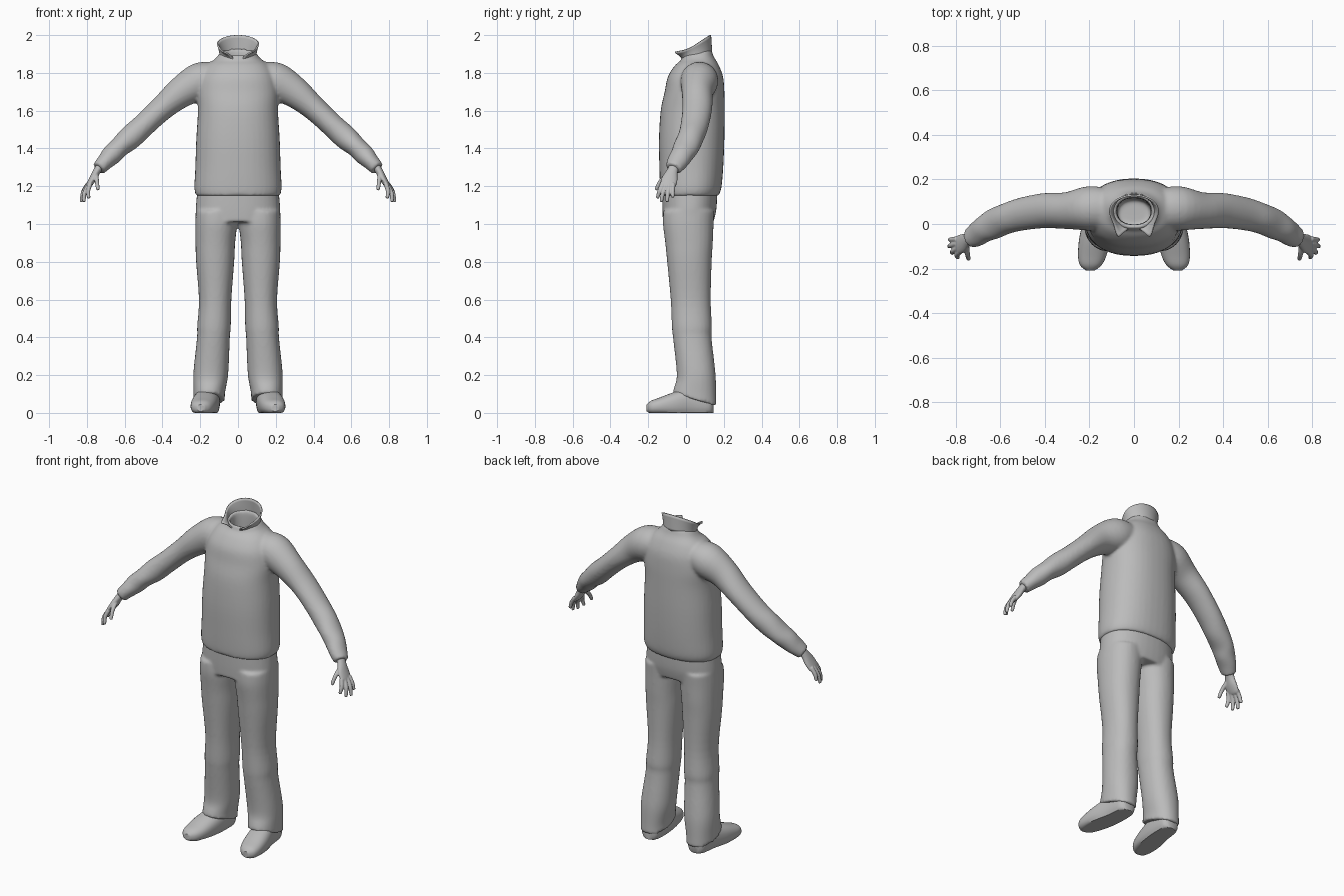
import bpy, bmesh, math
from mathutils import Vector

cube = bpy.data.objects.get("Cube")
if cube:
    bpy.data.objects.remove(cube)

grey = bpy.data.materials.new("plain grey")
grey.use_nodes = True
colour = (0.5, 0.5, 0.5, 1)
grey.diffuse_color = colour
grey.node_tree.nodes["Principled BSDF"].inputs["Base Color"].default_value = colour

X, Y, Z = Vector((1, 0, 0)), Vector((0, 1, 0)), Vector((0, 0, 1))


def refine(stations, steps):
    """Catmull-Rom pass through the stations (x, y, z, half width, half depth, tilt)."""
    pts = [tuple(s) + (0,) * (6 - len(s)) for s in stations]
    ext = [pts[0]] + pts + [pts[-1]]
    out = []
    for p, q, r, s in zip(ext, ext[1:], ext[2:], ext[3:]):
        for k in range(steps):
            t = k / steps
            out.append([b + t / 2 * (c - a + t * (2*a - 5*b + 4*c - d + t * (3*(b - c) + d - a)))
                        for a, b, c, d in zip(p, q, r, s)])
    return out + [list(pts[-1])]


def loft(bm, stations, ref, axis=None, side=1, power=1.0, sides=28, steps=4, floor=-1.0):
    """Add a closed tube of elliptical rings; side=-1 mirrors it in x."""
    rows = refine(stations, steps)
    centres = [Vector(r[:3]) for r in rows]
    rings = []
    for i, (x, y, z, a, b, tilt) in enumerate(rows):
        t = axis or (centres[min(i + 1, len(rows) - 1)] - centres[max(i - 1, 0)]).normalized()
        u = (ref - t * ref.dot(t)).normalized()
        v = t.cross(u)
        ring = []
        for k in range(sides):
            ang = math.tau * k / sides
            c, s = math.cos(ang), math.sin(ang)
            c = math.copysign(abs(c) ** power, c)
            s = math.copysign(abs(s) ** power, s)
            p = centres[i] + u * a * c + v * b * s
            p.z = max(p.z + tilt * (p.y - y), floor)
            ring.append(bm.verts.new((p.x * side, p.y, p.z)))
        rings.append(ring)
    faces = [bm.faces.new((lo[k - 1], lo[k], hi[k], hi[k - 1]))
             for lo, hi in zip(rings, rings[1:]) for k in range(sides)]
    faces += [bm.faces.new(rings[0]), bm.faces.new(rings[-1])]
    bmesh.ops.recalc_face_normals(bm, faces=faces)


def finish(bm, name, voxel=0, smooth=0, angle=50):
    mesh = bpy.data.meshes.new(name)
    bm.to_mesh(mesh)
    bm.free()
    obj = bpy.data.objects.new(name, mesh)
    bpy.context.collection.objects.link(obj)
    mesh.materials.append(grey)
    if voxel:
        mod = obj.modifiers.new("blend", "REMESH")
        mod.mode, mod.voxel_size, mod.use_smooth_shade = "VOXEL", voxel, True
        mod = obj.modifiers.new("soften", "SMOOTH")
        mod.factor, mod.iterations = 0.5, smooth
    bpy.ops.object.select_all(action="DESELECT")
    bpy.context.view_layer.objects.active = obj
    obj.select_set(True)
    if voxel:
        bpy.ops.object.shade_smooth()
    else:
        bpy.ops.object.shade_smooth_by_angle(angle=math.radians(angle))
    return obj


# Sweater: torso with a hollow neck, blended into both sleeves
torso = [(0, .02, 1.15, .222, .152), (0, .025, 1.19, .231, .162), (0, .028, 1.3, .226, .169),
         (0, .03, 1.45, .221, .173), (0, .035, 1.6, .212, .169), (0, .045, 1.7, .215, .158),
         (0, .05, 1.78, .2, .146), (0, .058, 1.84, .165, .116), (0, .06, 1.875, .12, .088, .1),
         (0, .057, 1.9, .1, .08, .2), (0, .057, 1.91, .09, .072, .25),
         (0, .057, 1.89, .078, .06, .2), (0, .057, 1.7, .075, .06), (0, .05, 1.4, .075, .06)]
sleeve = [(.12, .07, 1.78, .09, .08), (.2, .07, 1.755, .1, .1), (.3, .06, 1.698, .083, .083),
          (.4, .06, 1.615, .079, .066), (.5, .045, 1.522, .074, .062), (.57, .025, 1.458, .069, .064),
          (.63, 0, 1.405, .069, .054), (.67, -.022, 1.365, .06, .054), (.705, -.046, 1.328, .056, .044),
          (.738, -.067, 1.293, .044, .038)]
bm = bmesh.new()
loft(bm, torso, X, axis=Z, power=.88, sides=40)
for side in (1, -1):
    loft(bm, sleeve, Y, side=side)
finish(bm, "sweater", voxel=.009, smooth=6)

# Trousers: hips blended into both legs, with sloping hems
hips = [(0, .02, 1.18, .215, .146), (0, .018, 1.08, .224, .143), (0, .012, 1.01, .223, .134)]
leg = [(.113, .015, 1.07, .11, .135), (.115, .012, 1.0, .111, .134), (.12, .016, .9, .105, .126),
       (.121, .018, .8, .101, .118), (.121, .025, .6, .086, .106), (.127, .031, .46, .089, .106),
       (.13, .033, .4, .087, .102), (.141, .05, .25, .092, .102), (.146, .054, .18, .091, .104),
       (.152, .048, .11, .084, .112, -.2), (.153, .046, .07, .083, .116, -.3)]
bm = bmesh.new()
loft(bm, hips, X, axis=Z, power=.88, sides=40)
for side in (1, -1):
    loft(bm, leg, X, axis=Z, side=side, power=.92)
finish(bm, "trousers", voxel=.009, smooth=5)

# Stand-up collar: open at the front, with tips turned outward
bm = bmesh.new()
rows, count, gap = 6, 48, .22
grid = []
for j in range(rows + 1):
    h = j / rows
    line = []
    for i in range(count + 1):
        ang = -math.pi / 2 + gap + (math.tau - 2 * gap) * i / count
        c, s = math.cos(ang), math.sin(ang)
        wing = max(0, -s) ** 4 * h * h
        x = (.094 + .014 * h * h) * c + math.copysign(.05, c) * wing
        y = .057 + (.078 - .006 * h) * s - .05 * wing
        low, high = 1.885 + .022 * s, 1.954 + .046 * s
        line.append(bm.verts.new((x, y, low + (high - low) * h)))
    grid.append(line)
for lo, hi in zip(grid, grid[1:]):
    for i in range(count):
        bm.faces.new((lo[i], lo[i + 1], hi[i + 1], hi[i]))
collar = finish(bm, "collar")
mod = collar.modifiers.new("cloth thickness", "SOLIDIFY")
mod.thickness, mod.offset = .008, 0

# Hands: palm, thumb and four fingers, each a bent tapering tube
palm = [(.728, -.06, 1.31, .026, .022), (.748, -.073, 1.278, .03, .02), (.768, -.086, 1.24, .042, .019),
        (.788, -.094, 1.208, .042, .015), (.796, -.097, 1.196, .034, .01)]
digits = {"index": [(.782, -.125, 1.212), (.794, -.14, 1.175), (.79, -.15, 1.14)],
          "middle": [(.79, -.108, 1.205), (.812, -.122, 1.165), (.816, -.13, 1.122)],
          "ring": [(.795, -.088, 1.205), (.82, -.096, 1.165), (.829, -.1, 1.122)],
          "little": [(.793, -.068, 1.212), (.816, -.07, 1.178), (.826, -.07, 1.145)],
          "thumb": [(.752, -.095, 1.262), (.747, -.135, 1.225), (.742, -.157, 1.185)]}
for label, side in (("left", 1), ("right", -1)):
    bm = bmesh.new()
    loft(bm, palm, Y, side=side, sides=20)
    for path in digits.values():
        root, joint, tip = path
        end = [t + (t - m) * .12 for m, t in zip(joint, tip)]
        stations = [(*p, r, r) for p, r in zip((root, joint, tip, end), (.013, .0115, .009, .003))]
        loft(bm, stations, Y if path is not digits["thumb"] else X, side=side, sides=12)
    finish(bm, label + "_hand", voxel=.0035, smooth=3)

# Shoes: rounded uppers flattened on the ground, toes turned out
shoe = [(.155, .145, .045, .03, .045), (.155, .12, .05, .055, .07), (.16, .03, .055, .064, .08),
        (.175, -.06, .045, .07, .066), (.187, -.14, .035, .064, .046), (.194, -.185, .03, .048, .034),
        (.196, -.208, .026, .02, .018)]
for label, side in (("left", 1), ("right", -1)):
    bm = bmesh.new()
    loft(bm, shoe, X, axis=-Y, side=side, power=.85, floor=0)
    finish(bm, label + "_shoe", angle=40)
